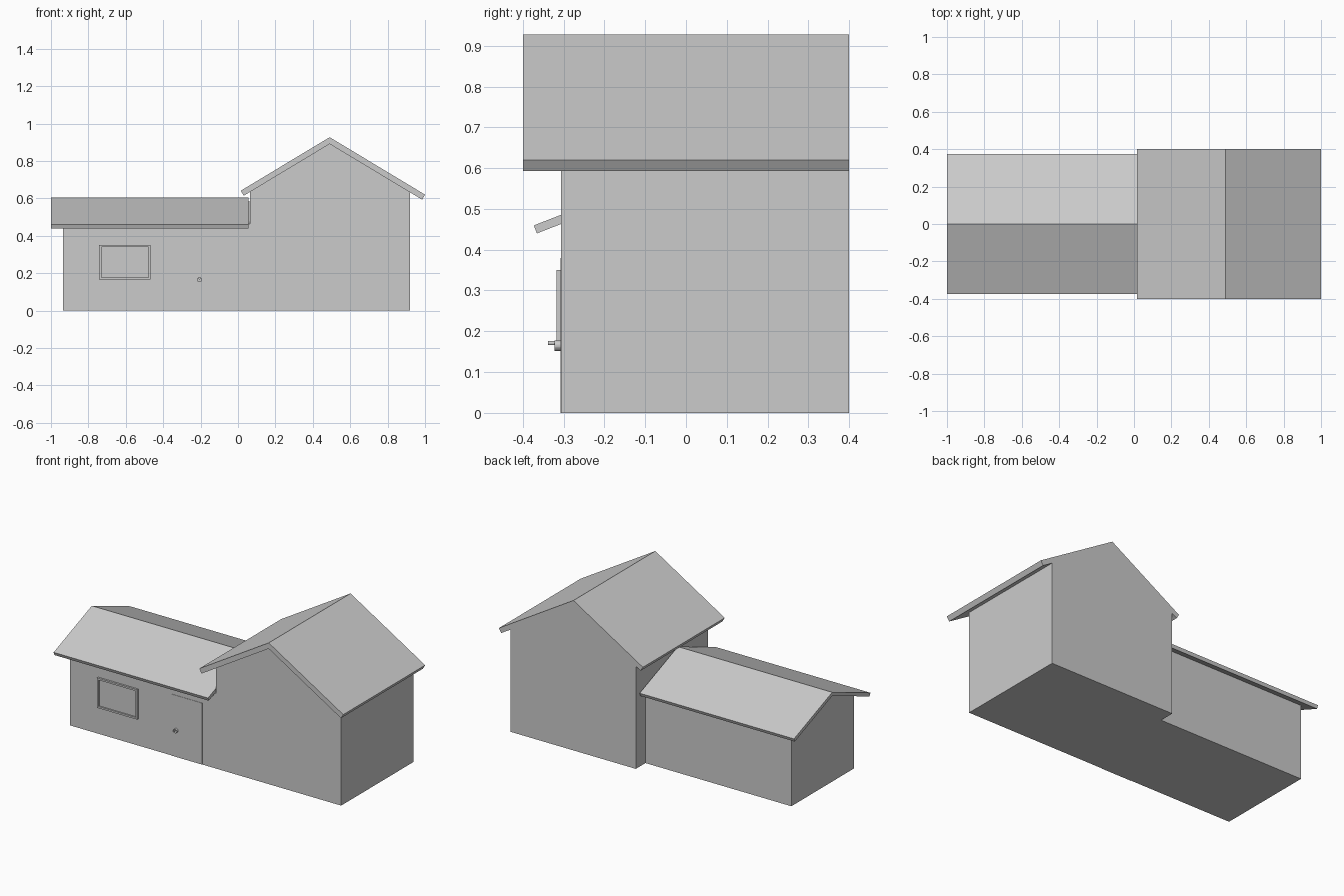
import bpy, bmesh, math
from mathutils import Vector

if "Cube" in bpy.data.objects:
    bpy.data.objects.remove(bpy.data.objects["Cube"])


def prism(name, profile, direction, holes=()):
    """Closed polygon swept along a direction vector."""
    bm = bmesh.new()
    face = bm.faces.new([bm.verts.new(p) for p in profile])
    out = bmesh.ops.extrude_face_region(bm, geom=[face], use_keep_orig=True)
    verts = [g for g in out["geom"] if isinstance(g, bmesh.types.BMVert)]
    bmesh.ops.translate(bm, verts=verts, vec=Vector(direction))
    bmesh.ops.recalc_face_normals(bm, faces=bm.faces)
    mesh = bpy.data.meshes.new(name)
    bm.to_mesh(mesh)
    bm.free()
    ob = bpy.data.objects.new(name, mesh)
    bpy.context.collection.objects.link(ob)
    return ob


def box(name, x0, x1, y0, y1, z0, z1):
    return prism(name, [(x0, y0, z0), (x1, y0, z0), (x1, y0, z1), (x0, y0, z1)],
                 (0, y1 - y0, 0))


def disc(name, x, z, r, y0, y1, sides=20):
    pts = [(x + r * math.cos(2 * math.pi * i / sides), y0,
            z + r * math.sin(2 * math.pi * i / sides)) for i in range(sides)]
    return prism(name, pts, (0, y1 - y0, 0))


def roof_profile(left, mid, right, ridge, slope, t):
    """Bent slab outline (u, z) with eaves cut square to the slope."""
    n = math.hypot(1, slope)
    du, dz = t * slope / n, t / n
    zl, zr = ridge - slope * (mid - left), ridge - slope * (right - mid)
    return [(left, zl), (mid, ridge), (right, zr), (right - du, zr - dz),
            (mid, ridge - t * n), (left + du, zl - dz)]


def wall_profile(left, mid, right, ridge, slope, t):
    """Gabled wall outline meeting the underside of the roof."""
    peak = ridge - t * math.hypot(1, slope)
    return [(left, 0), (right, 0), (right, peak - slope * (right - mid)),
            (mid, peak), (left, peak - slope * (mid - left))]


# Tall house: gable faces the front
tall = dict(mid=0.49, ridge=0.927, slope=0.602, t=0.031)
prism("tall_house_walls", [(u, -0.306, z) for u, z in
      wall_profile(left=0.063, right=0.92, **tall)], (0, 0.706, 0))
prism("tall_house_roof", [(u, -0.4, z) for u, z in
      roof_profile(left=0.015, right=1.0, **tall)], (0, 0.8, 0))

# Low wing: gable faces the left side
low = dict(mid=0.0, ridge=0.605, slope=0.39, t=0.021)
prism("low_wing_walls", [(-0.935, u, z) for u, z in
      wall_profile(left=-0.306, right=0.306, **low)], (0.998, 0, 0))
prism("low_wing_roof", [(-1.0, u, z) for u, z in
      roof_profile(left=-0.373, right=0.373, **low)], (1.056, 0, 0))

# Window frame and pane
x0, x1, z0, z1, w = -0.742, -0.468, 0.165, 0.35, 0.011
yf, yb = -0.318, -0.304
box("window_frame_top", x0, x1, yf, yb, z1 - w, z1)
box("window_frame_bottom", x0, x1, yf, yb, z0, z0 + w)
box("window_frame_left", x0, x0 + w, yf, yb, z0 + w, z1 - w)
box("window_frame_right", x1 - w, x1, yf, yb, z0 + w, z1 - w)
box("window_pane", x0 + w, x1 - w, -0.309, yb, z0 + w, z1 - w)

# Door with knob
box("door", -0.236, -0.03, -0.308, -0.304, 0, 0.38)
for name, z, r, y in (("knob_plate", 0.165, 0.013, -0.322),
                      ("knob_stem", 0.171, 0.005, -0.338)):
    disc(name, -0.206, z, r, y, -0.305)
